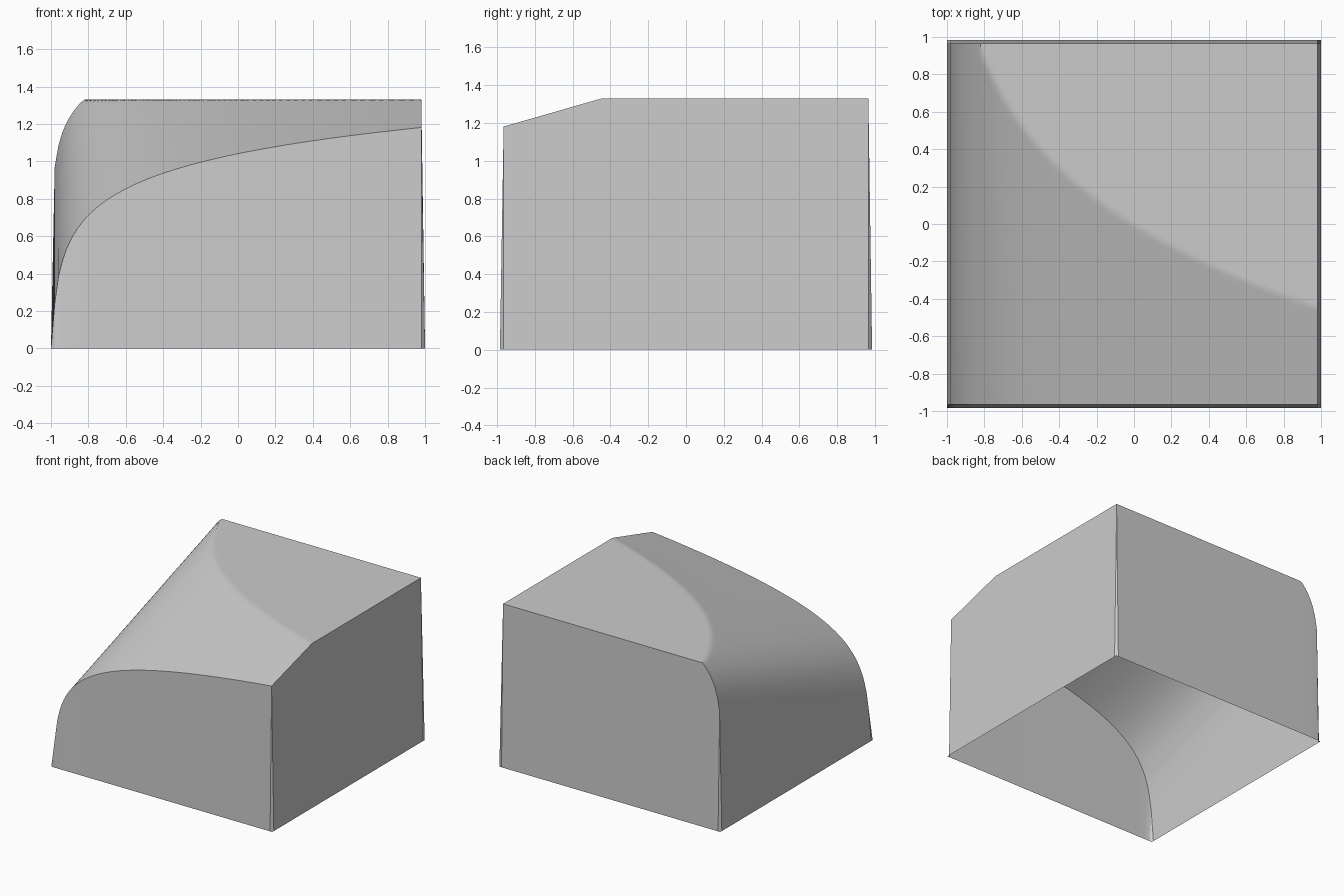
import bpy
import bmesh
import math

# Remove the default cube
cube = bpy.data.objects.get("Cube")
if cube:
    bpy.data.objects.remove(cube, do_unlink=True)

HALF_X, HALF_Y = 1.0, 0.985
CELLS = 100
CEILING = 1.33


def surface_height(x, y):
    """Logarithmic rise along x, ruled slope along y, cut off flat on top."""
    rise = math.log(x + HALF_X)
    front = 1.04 + 0.205 * rise
    slope = 0.30 - 0.02 * rise
    return max(0.0, min(CEILING, front + slope * (y + 0.97)))


# Plain grey material
grey = bpy.data.materials.new("plain_grey")
grey.use_nodes = True
colour = (0.6, 0.6, 0.6, 1.0)
grey.diffuse_color = colour
grey.node_tree.nodes["Principled BSDF"].inputs["Base Color"].default_value = colour

# Open-bottomed curved block: the outer ring of the grid stays on the ground
# and so forms the slightly sloping side walls
bm = bmesh.new()
bmesh.ops.create_grid(bm, x_segments=CELLS, y_segments=CELLS, size=1.0)
for v in bm.verts:
    v.co.x *= HALF_X
    v.co.y *= HALF_Y
    v.co.z = 0.0 if v.is_boundary else surface_height(v.co.x, v.co.y)

mesh = bpy.data.meshes.new("curved_block")
bm.to_mesh(mesh)
bm.free()
mesh.materials.append(grey)

block = bpy.data.objects.new("curved_block", mesh)
bpy.context.collection.objects.link(block)

# Smooth curved top with sharp wall edges
bpy.ops.object.select_all(action="DESELECT")
block.select_set(True)
bpy.context.view_layer.objects.active = block
bpy.ops.object.shade_smooth_by_angle(angle=math.radians(30))
